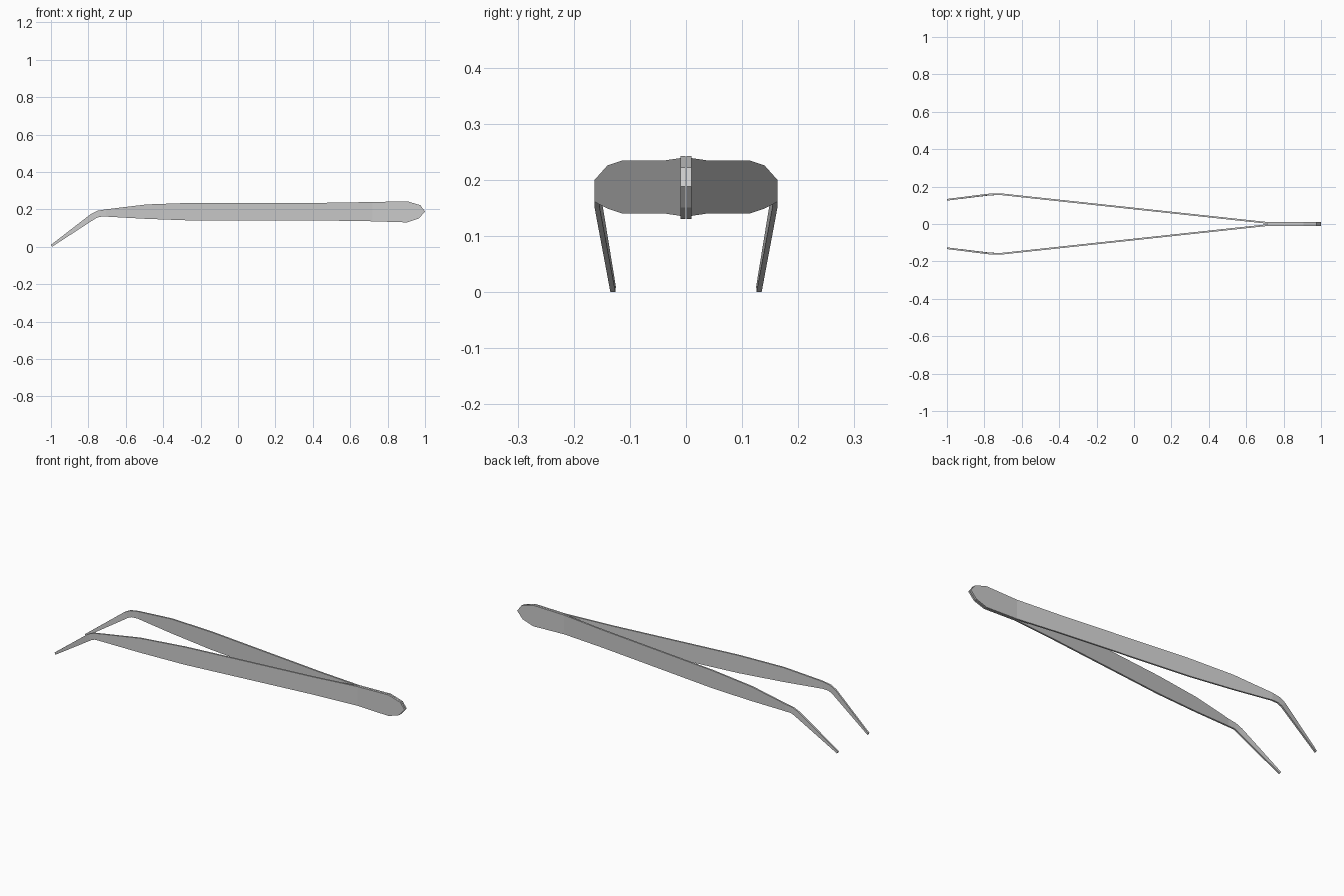
import bpy, bmesh

if "Cube" in bpy.data.objects:
    bpy.data.objects.remove(bpy.data.objects["Cube"])

THICK = 0.009

# Stations along one arm: top edge (x, z), bottom edge (x, z)
STATIONS = [
    ((-1.0, 0.010), (-0.994, 0.0)),
    ((-0.785, 0.176), (-0.762, 0.151)),
    ((-0.752, 0.192), (-0.741, 0.160)),
    ((-0.705, 0.200), (-0.705, 0.161)),
    ((-0.49, 0.226), (-0.49, 0.149)),
    ((-0.24, 0.235), (-0.24, 0.140)),
    ((0.47, 0.235), (0.47, 0.140)),
    ((0.72, 0.239), (0.72, 0.136)),
    ((0.905, 0.243), (0.905, 0.130)),
    ((0.975, 0.222), (0.967, 0.151)),
]
END = (1.0, 0.188)

# Inner face of the arm seen from above: (x, y)
SPREAD = [(-1.0, 0.125), (-0.77, 0.154), (-0.705, 0.154), (0.72, 0.0008), (1.0, 0.0008)]


def spread_at(x):
    for (x0, y0), (x1, y1) in zip(SPREAD, SPREAD[1:]):
        if x <= x1:
            return y0 + (y1 - y0) * (x - x0) / (x1 - x0)
    return SPREAD[-1][1]


# Flat blade outline laid along the spread line, thickened outward
bm = bmesh.new()
point = lambda p: bm.verts.new((p[0], spread_at(p[0]), p[1]))
rows = [(point(t), point(b)) for t, b in STATIONS]
for (t0, b0), (t1, b1) in zip(rows, rows[1:]):
    bm.faces.new((t0, b0, b1, t1))
bm.faces.new((rows[-1][0], rows[-1][1], point(END)))
ext = bmesh.ops.extrude_face_region(bm, geom=bm.faces[:], use_keep_orig=True)
outer = [g for g in ext["geom"] if isinstance(g, bmesh.types.BMVert)]
bmesh.ops.translate(bm, verts=outer, vec=(0, THICK, 0))
bmesh.ops.recalc_face_normals(bm, faces=bm.faces[:])

mesh = bpy.data.meshes.new("tweezer_arms")
bm.to_mesh(mesh)
bm.free()
arms = bpy.data.objects.new("tweezer_arms", mesh)
bpy.context.collection.objects.link(arms)

# Second arm
mirror = arms.modifiers.new("mirror", "MIRROR")
mirror.use_axis = (False, True, False)
mirror.use_mirror_merge = False
